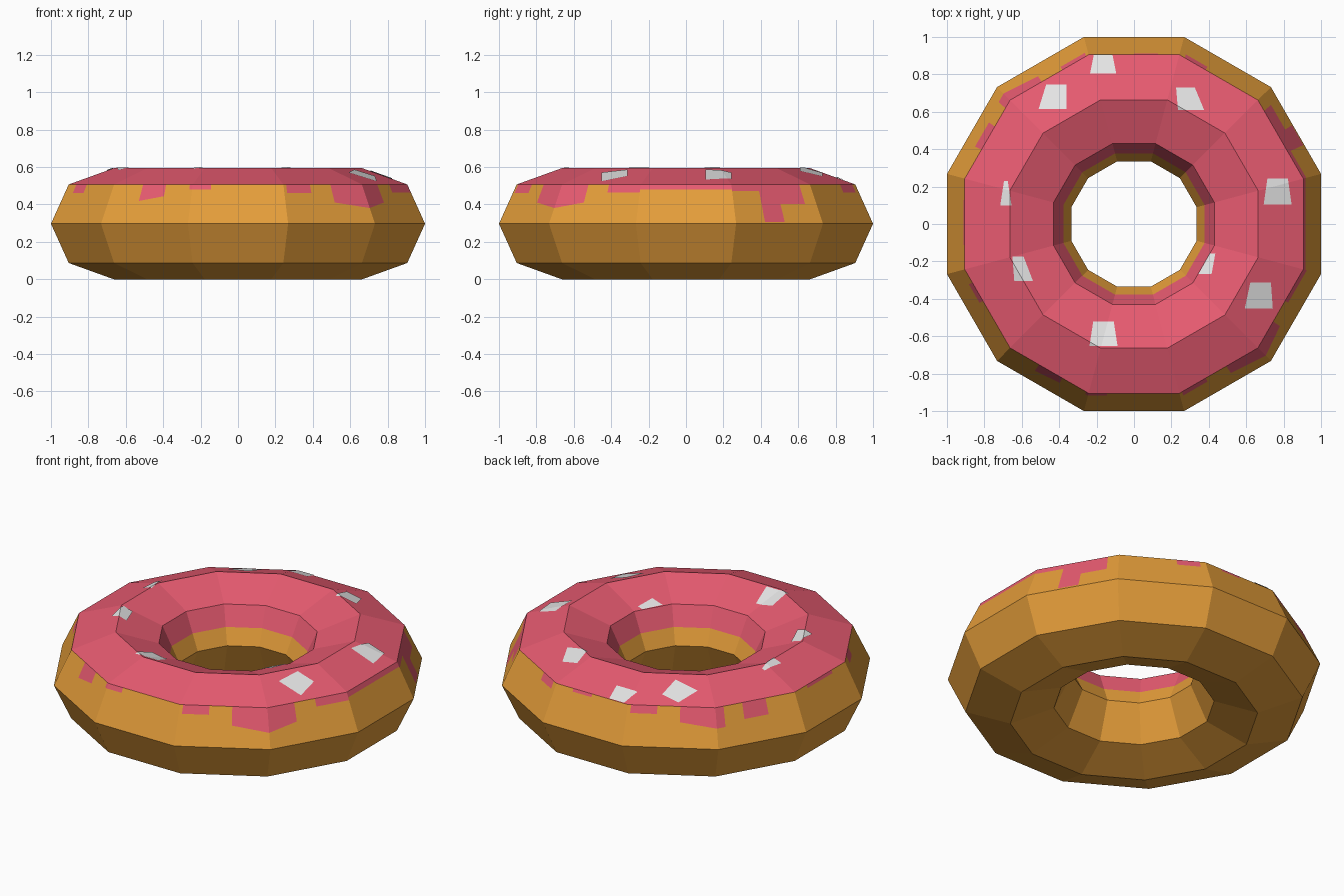
import bpy, bmesh, math
from mathutils import Vector

cube = bpy.data.objects.get("Cube")
if cube:
    bpy.data.objects.remove(cube, do_unlink=True)

SIDES = 12
STEP = 360 / SIDES


def material(name, rgb):
    mat = bpy.data.materials.new(name)
    mat.use_nodes = True
    mat.diffuse_color = (*rgb, 1)
    mat.node_tree.nodes["Principled BSDF"].inputs["Base Color"].default_value = (*rgb, 1)
    return mat


dough = material("golden_dough", (0.776, 0.337, 0.042))
icing = material("pink_icing", (0.807, 0.105, 0.165))
white = material("white_sprinkle", (0.79, 0.79, 0.79))
DOUGH, ICING = 0, 1


def ring_point(angle, profile_point):
    """Point on the twelve-sided ring; profile is (flat-to-centre distance, height)."""
    apothem, z = profile_point
    off = (angle + STEP / 2) % STEP - STEP / 2
    r = apothem / math.cos(math.radians(off))
    a = math.radians(angle)
    return Vector((r * math.cos(a), r * math.sin(a), z))


def mix(p, q, t):
    return (p[0] + (q[0] - p[0]) * t, p[1] + (q[1] - p[1]) * t)


def make_object(name, bm, mats):
    mesh = bpy.data.meshes.new(name)
    bm.to_mesh(mesh)
    bm.free()
    for mat in mats:
        mesh.materials.append(mat)
    obj = bpy.data.objects.new(name, mesh)
    bpy.context.collection.objects.link(obj)
    return obj


# Eight-sided cross-section of the ring
equator, shoulder, crown = (1.0, 0.297), (0.905, 0.507), (0.664, 0.594)
lip, hole = (0.43, 0.507), (0.335, 0.297)
hole_icing = mix(lip, hole, 0.55)
under_lip, base, under_shoulder = (0.43, 0.087), (0.664, 0.0), (0.905, 0.087)

# Each plain band: lower edge, upper edge, colour
bands = [
    (shoulder, crown, ICING), (crown, lip, ICING), (lip, hole_icing, ICING),
    (hole_icing, hole, DOUGH), (hole, under_lip, DOUGH), (under_lip, base, DOUGH),
    (base, under_shoulder, DOUGH), (under_shoulder, equator, DOUGH),
]

# Icing drips: start angle, end angle, depth at start, depth at end
drips = [
    (-15, 15, 0.13, 0.13), (15, 25, 0.17, 0.17), (25, 32, 0.95, 0.95),
    (32, 41, 0.5, 0.5), (65, 73, 0.2, 0.2), (82, 90, 0.08, 0.08),
    (106, 115, 0.2, 0.2), (123, 135, 0.38, 0.5), (135, 138, 0.5, 0.5),
    (145, 154, 0.4, 0.4), (172, 187, 0.08, 0.08), (200, 207, 0.22, 0.22),
    (236, 245, 0.42, 0.3), (254, 261, 0.13, 0.13), (286, 295, 0.22, 0.22),
    (303, 315, 0.46, 0.6), (315, 325, 0.6, 0.46), (333, 345, 0.2, 0.2),
]

bm = bmesh.new()


def add_quad(a, b, low_a, low_b, high_a, high_b, mat):
    corners = (ring_point(a, low_a), ring_point(b, low_b),
               ring_point(b, high_b), ring_point(a, high_a))
    bm.faces.new([bm.verts.new(c) for c in corners]).material_index = mat


corners = [STEP * (i - 0.5) for i in range(SIDES + 1)]
for a, b in zip(corners, corners[1:]):
    for low, high, mat in bands:
        add_quad(a, b, low, low, high, high, mat)

# Upper outer band, cut into columns where the drips begin and end
breaks = sorted(set(corners) | {angle for d in drips for angle in d[:2]})
for a, b in zip(breaks, breaks[1:]):
    drip = next((d for d in drips if d[0] < (a + b) / 2 < d[1]), None)
    if drip is None:
        add_quad(a, b, equator, equator, shoulder, shoulder, DOUGH)
        continue
    start, end, d0, d1 = drip
    edge_a, edge_b = (mix(shoulder, equator, d0 + (d1 - d0) * (t - start) / (end - start))
                      for t in (a, b))
    add_quad(a, b, edge_a, edge_b, shoulder, shoulder, ICING)
    add_quad(a, b, equator, equator, edge_a, edge_b, DOUGH)

bmesh.ops.remove_doubles(bm, verts=bm.verts, dist=0.0005)
make_object("iced_ring", bm, [dough, icing])

# Sprinkles: centre x, centre y, width, length, sideways lean
sprinkles = [
    (-0.165, 0.855, 0.12, 0.10, 0), (-0.425, 0.68, 0.13, 0.13, 0.02),
    (0.29, 0.67, 0.12, 0.12, -0.03), (0.768, 0.173, 0.13, 0.14, 0),
    (-0.685, 0.165, 0.04, 0.13, 0), (-0.605, -0.24, 0.08, 0.13, -0.03),
    (-0.163, -0.587, 0.13, 0.13, 0), (0.40, -0.212, 0.05, 0.11, 0.04),
    (0.672, -0.382, 0.13, 0.14, 0.01),
]
bm = bmesh.new()
for x, y, w, h, lean in sprinkles:
    quad = []
    for sx, sy in ((-1, -1), (1, -1), (1, 1), (-1, 1)):
        half = w / 2 - 0.01 * sy
        quad.append(bm.verts.new((x + sx * half + sy * lean / 2, y + sy * h / 2, 0)))
    bm.faces.new(quad)


def cut(point, normal):
    geom = bm.verts[:] + bm.edges[:] + bm.faces[:]
    bmesh.ops.bisect_plane(bm, geom=geom, plane_co=point, plane_no=normal, dist=0.0001)


# Fold the plates over the ridges of the ring and lay them on the icing
normals = [Vector((math.cos(math.radians(STEP * i)), math.sin(math.radians(STEP * i)), 0))
           for i in range(SIDES)]
for i in range(SIDES):
    cut(normals[i] * crown[0], normals[i])
    if i < SIDES // 2:
        cut(Vector(), normals[i] - normals[i - 1])
for v in bm.verts:
    apothem = max(v.co.dot(n) for n in normals)
    side = shoulder if apothem > crown[0] else lip
    v.co.z = mix(crown, side, (apothem - crown[0]) / (side[0] - crown[0]))[1] + 0.004
make_object("sprinkles", bm, [white])
